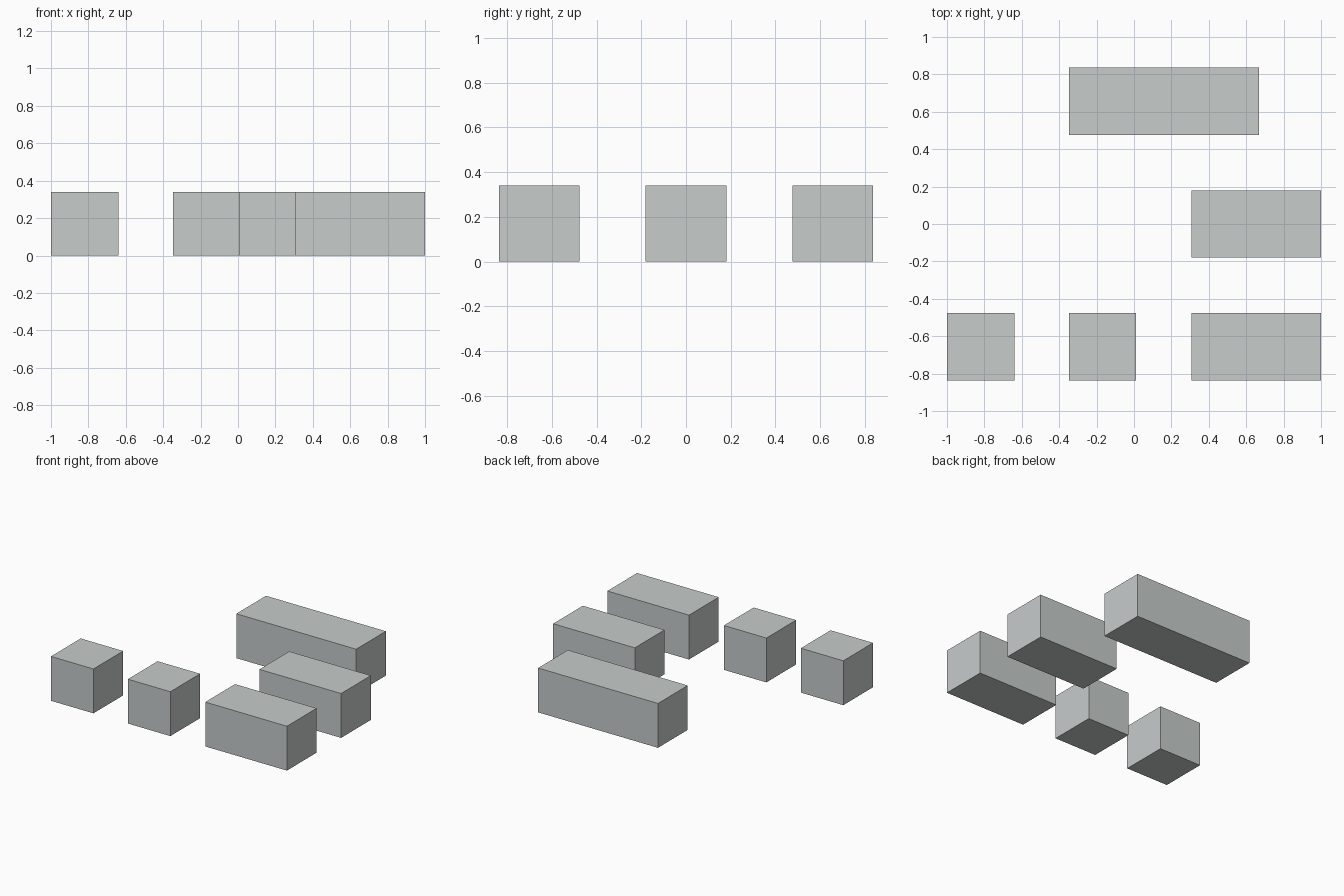
import bpy

if "Cube" in bpy.data.objects:
    bpy.data.objects.remove(bpy.data.objects["Cube"])

# One pale grey for every block
grey = bpy.data.materials.new("pale grey")
grey.diffuse_color = (0.57, 0.604, 0.597, 1.0)
grey.use_nodes = True
grey.node_tree.nodes["Principled BSDF"].inputs["Base Color"].default_value = grey.diffuse_color

DEPTH, HEIGHT, ROW = 0.36, 0.34, 0.656


def block(name, x0, x1, row):
    """Box from x0 to x1 standing on the ground, in row -1, 0 or 1."""
    bpy.ops.mesh.primitive_cube_add(size=1, location=((x0 + x1) / 2, row * ROW, HEIGHT / 2))
    ob = bpy.context.object
    ob.name = name
    ob.scale = (x1 - x0, DEPTH, HEIGHT)
    bpy.ops.object.transform_apply(location=False, rotation=False, scale=True)
    ob.data.materials.append(grey)


# Front row: two short blocks and a medium one
block("short_block_left", -1.0, -0.64, -1)
block("short_block_middle", -0.348, 0.012, -1)
block("medium_block_front", 0.308, 1.0, -1)
# Middle row
block("medium_block_centre", 0.308, 1.0, 0)
# Back row
block("long_block_back", -0.348, 0.668, 1)
